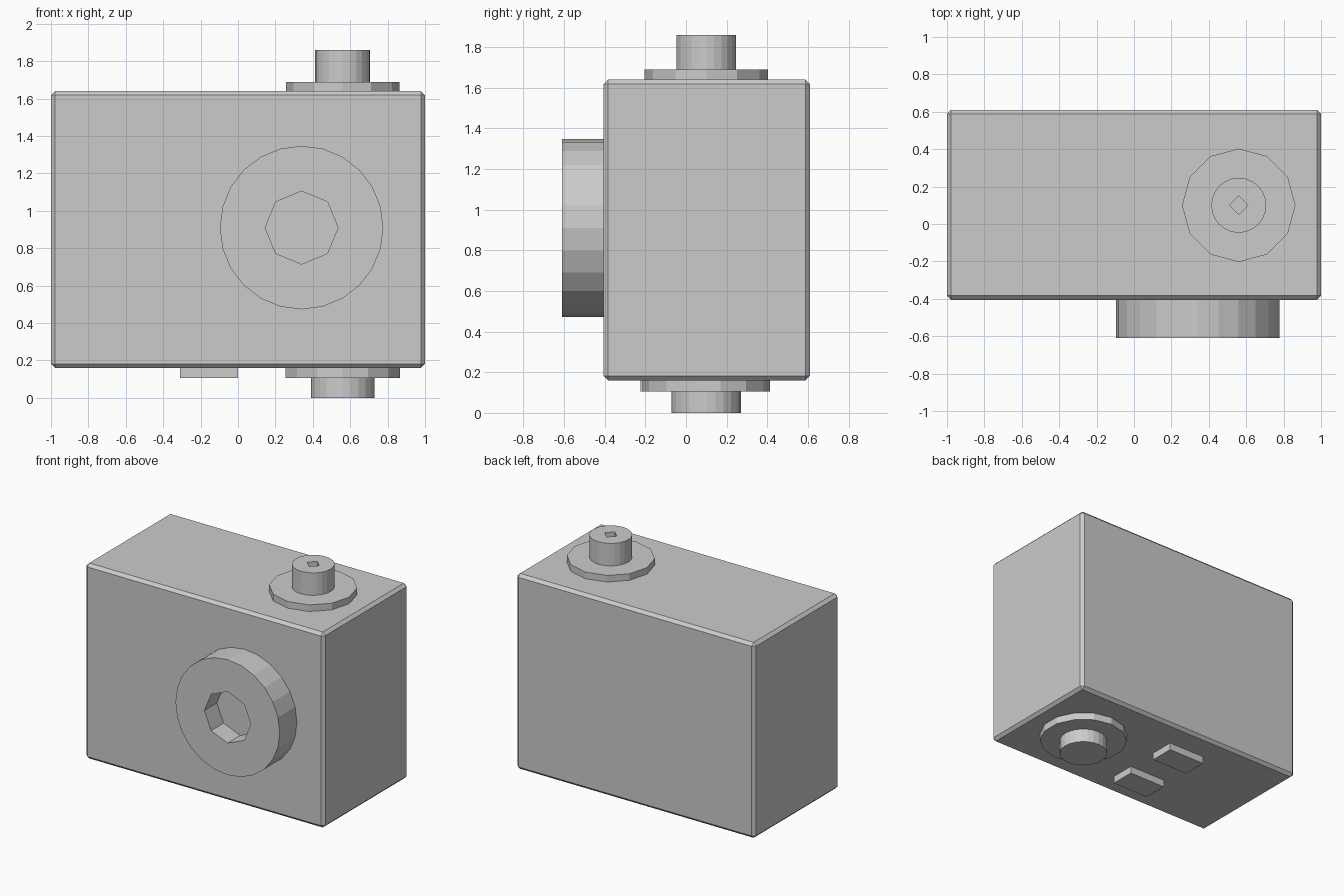
import bpy
from math import pi

if "Cube" in bpy.data.objects:
    bpy.data.objects.remove(bpy.data.objects["Cube"])


def box(name, lo, hi):
    bpy.ops.mesh.primitive_cube_add(size=1, location=[(a + b) / 2 for a, b in zip(lo, hi)])
    ob = bpy.context.object
    ob.name = name
    ob.scale = [b - a for a, b in zip(lo, hi)]
    bpy.ops.object.transform_apply(location=False, rotation=False, scale=True)
    return ob


def disc(name, sides, r, loc, depth, rot=(0, 0, 0)):
    bpy.ops.mesh.primitive_cylinder_add(vertices=sides, radius=r, depth=depth,
                                        location=loc, rotation=rot)
    ob = bpy.context.object
    ob.name = name
    return ob


def upright(name, sides, r, z0, z1):
    return disc(name, sides, r, (0.56, 0.10, (z0 + z1) / 2), z1 - z0)


def facing_front(name, sides, r, y0, y1):
    return disc(name, sides, r, (0.34, (y0 + y1) / 2, 0.91), y1 - y0, (pi / 2, 0, 0))


def apply_mod(ob, kind, **settings):
    m = ob.modifiers.new(kind.title(), kind)
    for key, value in settings.items():
        setattr(m, key, value)
    bpy.context.view_layer.objects.active = ob
    bpy.ops.object.modifier_apply(modifier=m.name)


def cut(ob, cutter):
    cutter.hide_render = True
    apply_mod(ob, 'BOOLEAN', operation='DIFFERENCE', solver='EXACT', object=cutter)
    bpy.data.objects.remove(cutter)


# Chamfered main body
body = box("body", (-1, -0.405, 0.16), (1, 0.61, 1.64))
apply_mod(body, 'BEVEL', width=0.022, segments=1)

# Large round front boss with octagonal socket
boss = facing_front("front_boss", 24, 0.437, -0.61, -0.405)
cut(boss, facing_front("boss_cutter", 8, 0.195, -0.70, -0.46))

# Top flange and post with a small square socket
upright("top_flange", 12, 0.303, 1.64, 1.69)
post = upright("top_post", 24, 0.147, 1.69, 1.86)
cut(post, upright("post_cutter", 4, 0.05, 1.81, 1.92))

# Bottom flange and stub
upright("bottom_flange", 14, 0.313, 0.105, 0.16)
upright("bottom_stub", 24, 0.171, 0.0, 0.105)

# Pair of pads underneath
for side, y in (("front", -0.13), ("back", 0.31)):
    box(side + "_pad", (-0.31, y - 0.095, 0.105), (0.0, y + 0.095, 0.16))
